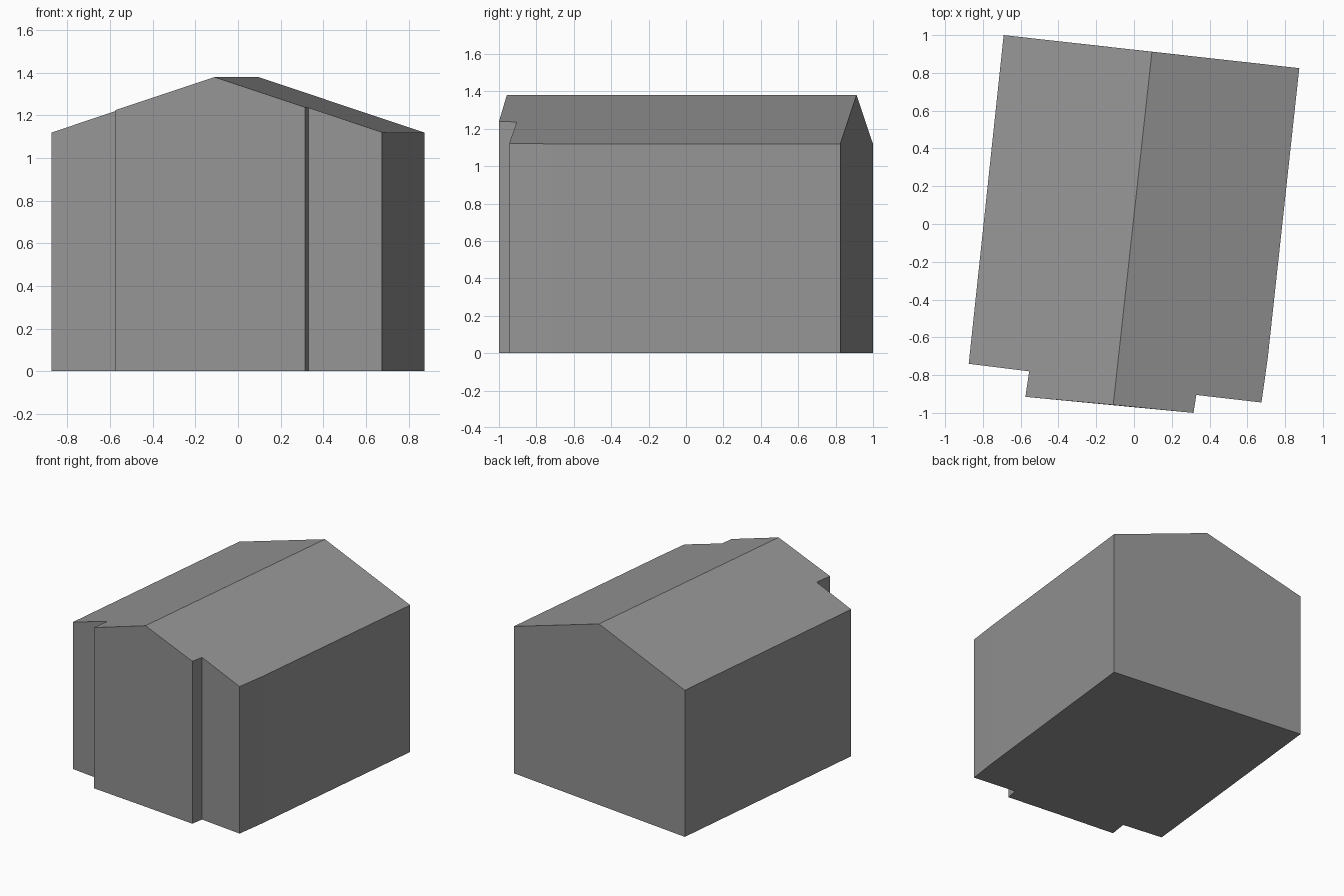
import bpy
import bmesh
from mathutils import Vector

# Remove the default cube only
cube = bpy.data.objects.get("Cube")
if cube:
    bpy.data.objects.remove(cube, do_unlink=True)

RIDGE_Z = 1.38
ROOF_SLOPE = 0.332

# Ground plan, counterclockwise, including the two ridge ends
RIDGE_FRONT = Vector((-0.11, -0.958))
RIDGE_BACK = Vector((0.095, 0.912))
plan = [
    Vector((-0.875, -0.74)), Vector((-0.555, -0.78)), Vector((-0.575, -0.915)),
    RIDGE_FRONT,
    Vector((0.315, -1.0)), Vector((0.33, -0.905)), Vector((0.675, -0.945)),
    Vector((0.708, -0.71)), Vector((0.875, 0.825)),
    RIDGE_BACK,
    Vector((-0.69, 1.0)),
]
ridge_dir = (RIDGE_BACK - RIDGE_FRONT).normalized()


def roof_height(p):
    """Height of the pitched roof above a plan point."""
    offset = p - RIDGE_FRONT
    distance = abs(ridge_dir.x * offset.y - ridge_dir.y * offset.x)
    return RIDGE_Z - ROOF_SLOPE * distance


# Grey stone-like finish for the whole building
grey = bpy.data.materials.new("plain_grey")
grey.use_nodes = True
colour = (0.30, 0.30, 0.30, 1.0)
grey.diffuse_color = colour
bsdf = next(n for n in grey.node_tree.nodes if n.type == 'BSDF_PRINCIPLED')
bsdf.inputs["Base Color"].default_value = colour

# House body: floor, walls up to the roof line, two roof slopes
bm = bmesh.new()
low = [bm.verts.new((p.x, p.y, 0)) for p in plan]
high = [bm.verts.new((p.x, p.y, roof_height(p))) for p in plan]
count = len(plan)

bm.faces.new(list(reversed(low)))
for i in range(count):
    j = (i + 1) % count
    bm.faces.new((low[i], low[j], high[j], high[i]))

front, back = plan.index(RIDGE_FRONT), plan.index(RIDGE_BACK)
bm.faces.new(high[front:back + 1])
bm.faces.new(high[back:] + high[:front + 1])

# Merge the wall halves under each gable peak into one flat face
gable_seams = [e for e in bm.edges
               if set(e.verts) in ({low[front], high[front]}, {low[back], high[back]})]
bmesh.ops.dissolve_edges(bm, edges=gable_seams, use_verts=False)
bmesh.ops.recalc_face_normals(bm, faces=bm.faces[:])

mesh = bpy.data.meshes.new("house_body")
bm.to_mesh(mesh)
bm.free()
mesh.materials.append(grey)
house = bpy.data.objects.new("house_body", mesh)
bpy.context.collection.objects.link(house)
